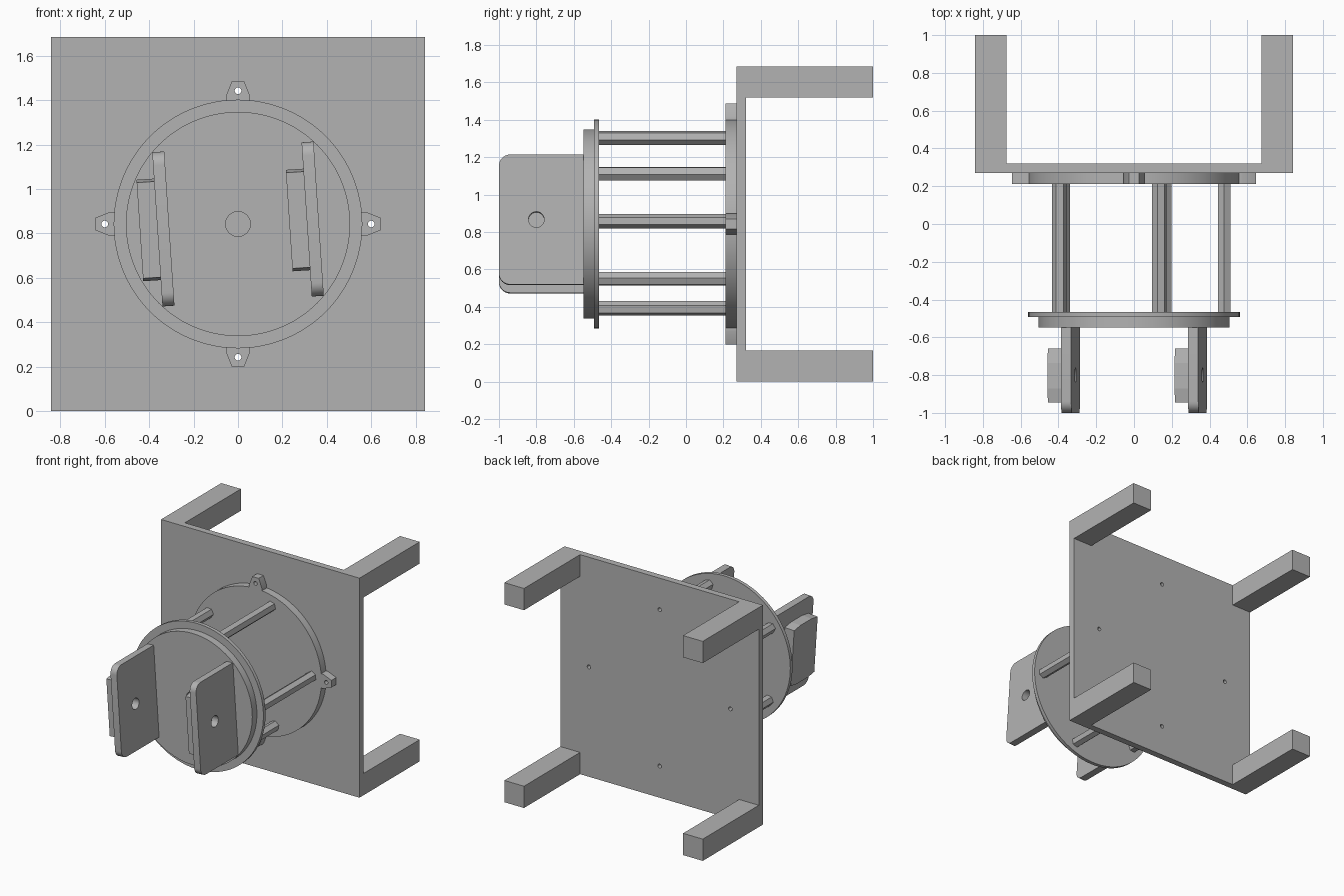
import bpy, bmesh
from math import sin, cos, pi, radians
from mathutils import Matrix, Vector

if "Cube" in bpy.data.objects:
    bpy.data.objects.remove(bpy.data.objects["Cube"], do_unlink=True)

HALF = 0.8425  # half of the plate's side, and height of the main axis

grey = bpy.data.materials.new("plain grey")
grey.use_nodes = True
grey.diffuse_color = (0.45, 0.45, 0.45, 1)
grey.node_tree.nodes["Principled BSDF"].inputs["Base Color"].default_value = grey.diffuse_color


def circle(r, n=96, cx=0, cz=0, start=0):
    return [(cx + r * cos(start + 2 * pi * i / n), cz + r * sin(start + 2 * pi * i / n))
            for i in range(n)]


def rectangle(x0, x1, z0, z1):
    return [(x0, z0), (x1, z0), (x1, z1), (x0, z1)]


def prism(name, outline, a, b, axis="y", turn=0):
    """Extrude an outline from a to b along y (x-z outline) or x (y-z outline)."""
    place = (lambda p, d: (p[0], d, p[1])) if axis == "y" else (lambda p, d: (d, p[0], p[1]))
    bm = bmesh.new()
    low = [bm.verts.new(place(p, a)) for p in outline]
    high = [bm.verts.new(place(p, b)) for p in outline]
    bm.faces.new(low)
    bm.faces.new(high[::-1])
    n = len(outline)
    for i in range(n):
        j = (i + 1) % n
        bm.faces.new((low[j], low[i], high[i], high[j]))
    bmesh.ops.recalc_face_normals(bm, faces=bm.faces)
    bm.transform(Matrix.Translation((0, 0, HALF)) @ Matrix.Rotation(turn, 4, "Y"))
    mesh = bpy.data.meshes.new(name)
    bm.to_mesh(mesh)
    bm.free()
    mesh.materials.append(grey)
    ob = bpy.data.objects.new(name, mesh)
    bpy.context.collection.objects.link(ob)
    return ob


def activate(ob):
    bpy.ops.object.select_all(action="DESELECT")
    ob.select_set(True)
    bpy.context.view_layer.objects.active = ob


def combine(ob, other, operation):
    mod = ob.modifiers.new(operation.title(), "BOOLEAN")
    mod.operation, mod.object, mod.solver = operation, other, "EXACT"
    activate(ob)
    bpy.ops.object.modifier_apply(modifier=mod.name)
    bpy.data.objects.remove(other, do_unlink=True)


def smooth(ob):
    activate(ob)
    bpy.ops.object.shade_smooth_by_angle(angle=radians(25))


# Back plate and its four legs
plate = prism("back_plate", rectangle(-HALF, HALF, -HALF, HALF), 0.27, 0.32)
inner = HALF - 0.167
for sx, side in ((-1, "right"), (1, "left")):
    for sz, level in ((-1, "lower"), (1, "upper")):
        xs, zs = sorted((sx * inner, sx * HALF)), sorted((sz * inner, sz * HALF))
        prism(f"{level}_{side}_leg", rectangle(*xs, *zs), 0.32, 1.0)

# Base disc with four screw ears
base = prism("base_disc", circle(0.56), 0.212, 0.27)
ear = [(-0.055, 0.5), (0.055, 0.5), (0.055, 0.575), (0.027, 0.645), (-0.027, 0.645), (-0.055, 0.575)]
for k in range(4):
    combine(base, prism("ear", ear, 0.212, 0.27, turn=k * pi / 2), "UNION")

# Screw holes through ears and plate
for k in range(4):
    for ob in (base, plate):
        hole = prism("screw_cutter", circle(0.015, 24, cz=0.6), 0.1, 0.5, turn=k * pi / 2)
        combine(ob, hole, "DIFFERENCE")
smooth(base)
smooth(plate)

# Five hexagonal spacer rods
for k in range(5):
    angle = radians(1.8) + k * 2 * pi / 5
    rod = circle(0.039, 6, 0.478 * cos(angle), 0.478 * sin(angle), angle + pi / 2)
    prism(f"spacer_rod_{k + 1}", rod, -0.47, 0.215)

# Stepped front disc with a centre hole
for name, radius, y0, y1 in (("front_disc_flange", 0.56, -0.492, -0.465),
                             ("front_disc", 0.505, -0.548, -0.492)):
    disc = prism(name, circle(radius), y0, y1)
    combine(disc, prism("centre_cutter", circle(0.056, 48), -0.7, -0.3), "DIFFERENCE")
    smooth(disc)

# Two tilted paddles, rounded at the front, each with a blind hole and a side block
TILT = radians(-3.8)
R, H = 0.06, 0.348
rounded = [(-0.545, -H)]
for start, cz in ((-pi / 2, -H + R), (-pi, H - R)):
    for i in range(9):
        t = start - i * pi / 16
        rounded.append((-1 + R + R * cos(t), cz + R * sin(t)))
rounded.append((-0.545, H))
block = [(-0.945, -0.216), (-0.87, -0.229), (-0.735, -0.229), (-0.66, -0.216),
         (-0.66, 0.216), (-0.735, 0.229), (-0.87, 0.229), (-0.945, 0.216)]
for side, x in (("right", -0.337), ("left", 0.337)):
    paddle = prism(f"{side}_paddle", rounded, x - 0.027, x + 0.027, "x", TILT)
    cutter = prism("paddle_cutter", circle(0.042, 32, -0.8), x - 0.1, x + 0.1, "x", TILT)
    combine(paddle, cutter, "DIFFERENCE")
    smooth(paddle)
    prism(f"{side}_paddle_block", block, x - 0.106, x - 0.027, "x", TILT)
